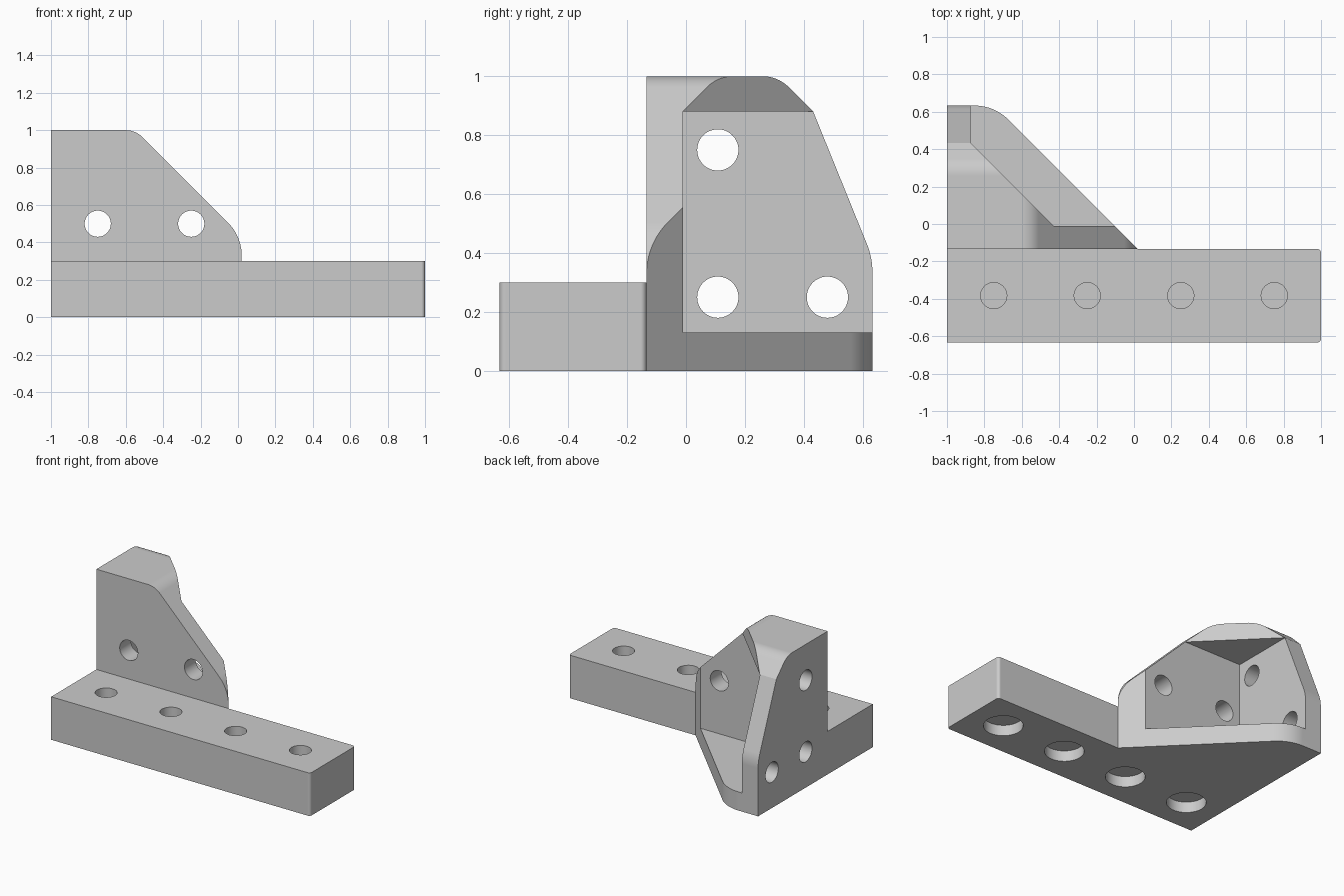
import bpy, bmesh, math
from mathutils import Vector

if "Cube" in bpy.data.objects:
    bpy.data.objects.remove(bpy.data.objects["Cube"])

grey = bpy.data.materials.new("plain_grey")
grey.use_nodes = True
COLOUR = (0.6, 0.6, 0.6, 1)
grey.diffuse_color = COLOUR
grey.node_tree.nodes["Principled BSDF"].inputs["Base Color"].default_value = COLOUR


def rounded(corners, steps=10):
    """Outline from (u, v, radius) corners, each replaced by a fillet arc."""
    out = []
    for i, (u, v, r) in enumerate(corners):
        p = Vector((u, v))
        if r == 0:
            out.append(p)
            continue
        a = (Vector(corners[i - 1][:2]) - p).normalized()
        b = (Vector(corners[(i + 1) % len(corners)][:2]) - p).normalized()
        half = a.angle(b) / 2
        centre = p + (a + b).normalized() * r / math.sin(half)
        start = p + a * r / math.tan(half) - centre
        end = p + b * r / math.tan(half) - centre
        turn = math.atan2(start.x * end.y - start.y * end.x, start.dot(end))
        for k in range(steps + 1):
            t = turn * k / steps
            c, s = math.cos(t), math.sin(t)
            out.append(centre + Vector((start.x * c - start.y * s,
                                        start.x * s + start.y * c)))
    return out


def prism(name, outline, axis, lo, hi):
    """Extrude a flat outline along an axis (0 = x, 1 = y, 2 = z)."""
    def place(p, w):
        co = [p[0], p[1]]
        co.insert(axis, w)
        return co
    bm = bmesh.new()
    face = bm.faces.new([bm.verts.new(place(p, lo)) for p in outline])
    ext = bmesh.ops.extrude_face_region(bm, geom=[face])
    shift = Vector((0, 0, 0))
    shift[axis] = hi - lo
    bmesh.ops.translate(bm, vec=shift,
                        verts=[g for g in ext["geom"] if isinstance(g, bmesh.types.BMVert)])
    bmesh.ops.recalc_face_normals(bm, faces=bm.faces)
    mesh = bpy.data.meshes.new(name)
    bm.to_mesh(mesh)
    bm.free()
    mesh.materials.append(grey)
    obj = bpy.data.objects.new(name, mesh)
    bpy.context.collection.objects.link(obj)
    return obj


def circle(u, v, r, n=48):
    return [(u + r * math.cos(math.tau * k / n), v + r * math.sin(math.tau * k / n))
            for k in range(n)]


def combine(target, tool, operation):
    """Apply one boolean and discard the tool."""
    bpy.context.view_layer.objects.active = target
    mod = target.modifiers.new(operation, 'BOOLEAN')
    mod.operation, mod.object, mod.solver = operation, tool, 'EXACT'
    bpy.ops.object.modifier_apply(modifier=mod.name)
    bpy.data.objects.remove(tool)


FRONT, BACK, SEAM = -0.633, 0.633, -0.134   # depth of bar, bracket and their joint
INNER_X, INNER_Y = -0.875, -0.01            # inner wall faces
FLOOR, CEILING = 0.13, 0.88
HOLE = 0.07

# Bracket body: three rounded outlines crossed with each other
side = rounded([(SEAM, 0, 0), (BACK, 0, 0), (BACK, 0.384, 0.25), (0.432, CEILING, 0),
                (0.312, 1, 0.125), (SEAM, 1, 0)])
bracket = prism("corner_bracket", side, 0, -1, 0.02)
front = rounded([(-1.1, -0.1, 0), (0.02, -0.1, 0), (0.02, 0.432, 0.25),
                 (-0.548, 1, 0.125), (-1.1, 1, 0)])
combine(bracket, prism("front_outline", front, 1, -0.5, 0.9), 'INTERSECT')
plan = rounded([(-1.1, -0.4, 0), (0.286, -0.4, 0), (-0.747, BACK, 0.25), (-1.1, BACK, 0)])
combine(bracket, prism("plan_outline", plan, 2, -0.5, 1.5), 'INTERSECT')

# Hollow between floor, walls and top gusset
hollow = [(INNER_X, INNER_Y), (1, INNER_Y), (1, 1), (INNER_X, 1)]
combine(bracket, prism("hollow", hollow, 2, FLOOR, CEILING), 'DIFFERENCE')
trim = [(INNER_X, 0.435), (-0.43, INNER_Y), (1, INNER_Y), (1, 1), (INNER_X, 1)]
combine(bracket, prism("gusset_trim", trim, 2, CEILING, 1.2), 'DIFFERENCE')

# Screw holes through both walls
for x in (-0.75, -0.25):
    combine(bracket, prism("hole", circle(x, 0.5, HOLE), 1, -0.3, 0.05), 'DIFFERENCE')
for y, z in ((0.108, 0.75), (0.108, 0.25), (0.48, 0.25)):
    combine(bracket, prism("hole", circle(y, z, HOLE), 0, -1.2, -0.8), 'DIFFERENCE')

# Mounting bar with blind top holes and wide recesses below
bar = prism("mounting_bar", rounded([(-1, FRONT, 0), (1, FRONT, 0.02), (1, SEAM, 0.02),
                                     (-1, SEAM, 0)], 6), 2, 0, 0.3)
for x in (-0.75, -0.25, 0.25, 0.75):
    combine(bar, prism("hole", circle(x, -0.383, HOLE), 2, 0.09, 0.5), 'DIFFERENCE')
    combine(bar, prism("recess", circle(x, -0.383, 0.125), 2, -0.2, 0.075), 'DIFFERENCE')

combine(bracket, bar, 'UNION')
bracket.name = "bar_with_corner_bracket"

# Smooth the fillets, keep the flats flat
bpy.ops.object.select_all(action='DESELECT')
bracket.select_set(True)
bpy.context.view_layer.objects.active = bracket
bpy.ops.object.shade_smooth_by_angle(angle=math.radians(20))
weighted = bracket.modifiers.new("even_shading", 'WEIGHTED_NORMAL')
weighted.keep_sharp = True
